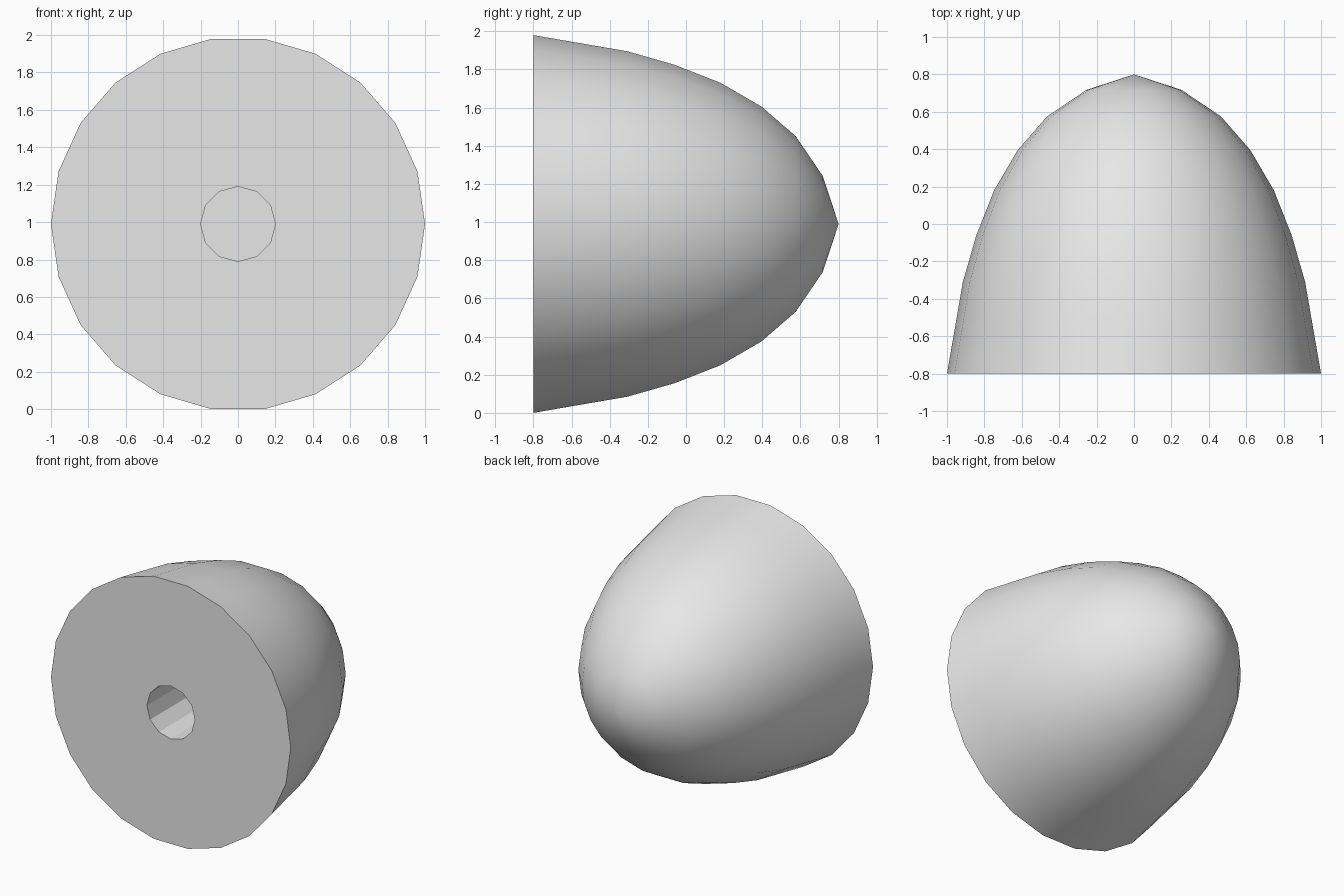
import bpy
import bmesh
from math import cos, sin, tau

default_cube = bpy.data.objects.get("Cube")
if default_cube:
    bpy.data.objects.remove(default_cube, do_unlink=True)

CENTRE_Z = 0.99
BACK_Y = -0.8
HOLE_DEPTH = 0.6

# Nose profile: (position along y, radius), from the flat base to the tip
PROFILE = [(BACK_Y, 1.0), (-0.57, 0.96), (-0.31, 0.915), (-0.06, 0.843),
           (0.18, 0.748), (0.395, 0.622), (0.575, 0.465), (0.717, 0.254)]
TIP_Y = 0.8


def make_material(name, colour):
    mat = bpy.data.materials.new(name)
    mat.use_nodes = True
    mat.diffuse_color = colour
    mat.node_tree.nodes["Principled BSDF"].inputs["Base Color"].default_value = colour
    return mat


def ring(bm, y, radius, sides):
    return [bm.verts.new((radius * cos(tau * i / sides), y,
                          CENTRE_Z + radius * sin(tau * i / sides)))
            for i in range(sides)]


def bridge(bm, a, b, smooth):
    n = len(a)
    for i in range(n):
        face = bm.faces.new((a[i], a[(i + 1) % n], b[(i + 1) % n], b[i]))
        face.smooth = smooth


def loop_edges(bm, verts):
    return [bm.edges.get((v, verts[i - 1])) for i, v in enumerate(verts)]


bm = bmesh.new()

# Smooth outer shell closing to a pointed tip
shell = [ring(bm, y, r, 22) for y, r in PROFILE]
for a, b in zip(shell, shell[1:]):
    bridge(bm, a, b, True)
tip = bm.verts.new((0, TIP_Y, CENTRE_Z))
last = shell[-1]
for i, v in enumerate(last):
    bm.faces.new((last[i - 1], v, tip)).smooth = True

# Blind shaft hole
mouth = ring(bm, BACK_Y, 0.2, 12)
floor = ring(bm, BACK_Y + HOLE_DEPTH, 0.2, 12)
bridge(bm, mouth, floor, False)
bm.faces.new(floor)

# Flat base around the hole
rim_edges = loop_edges(bm, shell[0]) + loop_edges(bm, mouth)
bmesh.ops.triangle_fill(bm, edges=rim_edges, use_beauty=True)
for edge in rim_edges:
    edge.smooth = False
bmesh.ops.recalc_face_normals(bm, faces=bm.faces[:])

mesh = bpy.data.meshes.new("nose_cone")
bm.to_mesh(mesh)
bm.free()
mesh.materials.append(make_material("light grey", (0.8, 0.8, 0.8, 1)))
nose_cone = bpy.data.objects.new("nose_cone", mesh)
bpy.context.scene.collection.objects.link(nose_cone)
